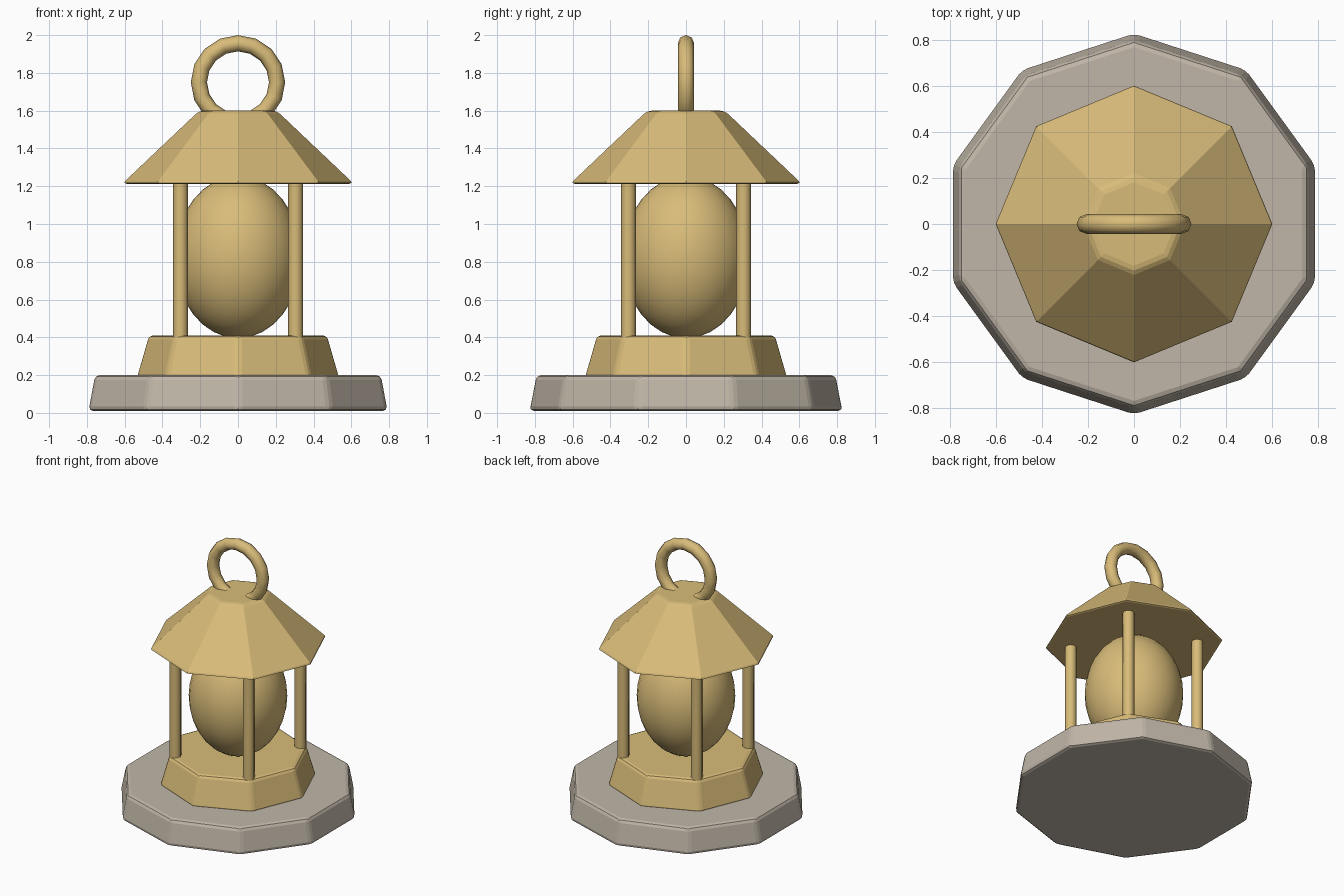
import bpy
import math

cube = bpy.data.objects.get("Cube")
if cube:
    bpy.data.objects.remove(cube, do_unlink=True)


def material(name, rgb):
    mat = bpy.data.materials.new(name)
    mat.use_nodes = True
    mat.diffuse_color = (*rgb, 1)
    mat.node_tree.nodes["Principled BSDF"].inputs["Base Color"].default_value = (*rgb, 1)
    return mat


brass = material("warm brass", (0.69, 0.50, 0.19))
stone = material("pale stone", (0.53, 0.47, 0.39))


def finish(name, mat, smooth_angle=None):
    obj = bpy.context.object
    obj.name = obj.data.name = name
    obj.data.materials.append(mat)
    if smooth_angle:
        bpy.ops.object.shade_smooth_by_angle(angle=math.radians(smooth_angle))
    return obj


def tier(name, mat, sides, r_low, r_high, z_low, z_high, bevel):
    """Tapered polygon block with a corner at the front and softened edges."""
    bpy.ops.mesh.primitive_cone_add(vertices=sides, radius1=r_low, radius2=r_high,
                                    depth=z_high - z_low,
                                    location=(0, 0, (z_low + z_high) / 2))
    obj = finish(name, mat)
    mod = obj.modifiers.new("soft edges", 'BEVEL')
    mod.width = bevel
    mod.segments = 2
    mod.limit_method = 'ANGLE'
    mod.angle_limit = math.radians(35)
    return obj


# Stepped base and roof
tier("stone_base", stone, 10, 0.832, 0.795, 0.01, 0.2, 0.025)
tier("lantern_floor", brass, 8, 0.54, 0.475, 0.185, 0.41, 0.022)
tier("roof", brass, 8, 0.613, 0.205, 1.213, 1.6, 0.022)

# Glowing body inside the cage
bpy.ops.mesh.primitive_uv_sphere_add(segments=32, ring_count=16, location=(0, 0, 0.825))
bpy.context.object.scale = (0.335, 0.335, 0.43)
bpy.ops.object.transform_apply(location=False, rotation=False, scale=True)
finish("lamp_globe", brass, 60)

# Four corner posts
for side, x in (("left", 0.305), ("right", -0.305)):
    for end, y in (("front", -0.305), ("back", 0.305)):
        bpy.ops.mesh.primitive_cylinder_add(vertices=8, radius=0.04, depth=0.84,
                                            location=(x, y, 0.8))
        finish(f"post_{end}_{side}", brass, 50)

# Carrying ring, sunk into the roof
bpy.ops.mesh.primitive_torus_add(major_segments=16, minor_segments=8,
                                 major_radius=0.207, minor_radius=0.043,
                                 location=(0, 0, 1.75),
                                 rotation=(math.pi / 2, 0, 0))
finish("carrying_ring", brass, 60)
